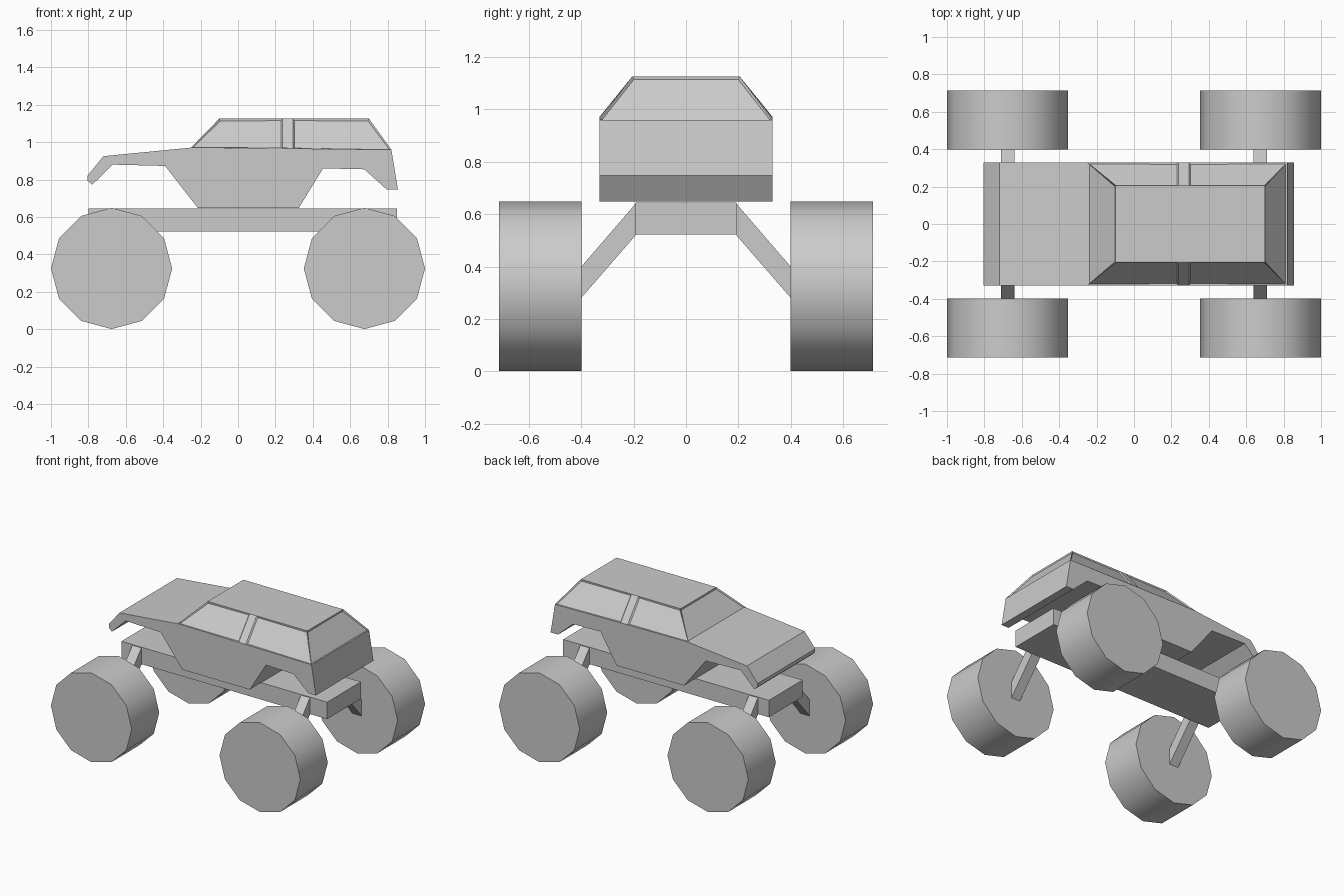
import bpy, bmesh, math
from mathutils import Matrix, Vector

if "Cube" in bpy.data.objects:
    bpy.data.objects.remove(bpy.data.objects["Cube"])


def finish(name, bm, angle=None):
    bmesh.ops.recalc_face_normals(bm, faces=bm.faces)
    mesh = bpy.data.meshes.new(name)
    bm.to_mesh(mesh)
    bm.free()
    ob = bpy.data.objects.new(name, mesh)
    bpy.context.collection.objects.link(ob)
    if angle:
        bpy.ops.object.select_all(action='DESELECT')
        bpy.context.view_layer.objects.active = ob
        ob.select_set(True)
        bpy.ops.object.shade_smooth_by_angle(angle=math.radians(angle))
    return ob


def prism(name, points, push, angle=None):
    """Extrude a closed outline along the vector push."""
    bm = bmesh.new()
    face = bm.faces.new([bm.verts.new(p) for p in points])
    ext = bmesh.ops.extrude_face_region(bm, geom=[face], use_keep_orig=True)
    moved = [g for g in ext['geom'] if isinstance(g, bmesh.types.BMVert)]
    bmesh.ops.translate(bm, verts=moved, vec=Vector(push))
    return finish(name, bm, angle)


# Body: side outline with wheel arches, extruded across the width
outline = [(-0.805, 0.82), (-0.72, 0.925), (-0.24, 0.972), (0.82, 0.96),
           (0.855, 0.747), (0.795, 0.747), (0.675, 0.855), (0.455, 0.86),
           (0.325, 0.648), (-0.215, 0.648), (-0.39, 0.873), (-0.67, 0.88),
           (-0.78, 0.772), (-0.805, 0.795)]
prism("body", [(x, -0.33, z) for x, z in outline], (0, 0.66, 0), 25)

# Cabin: tapered roof with recessed window panes and side pillars
bm = bmesh.new()
xs_low = [-0.25, 0.237, 0.293, 0.82]
xs_top = [-0.10, 0.237, 0.293, 0.70]
zs_low = [0.972, 0.968, 0.967, 0.96]
low, top = {}, {}
for s in (-1, 1):
    low[s] = [bm.verts.new((x, s * 0.33, z)) for x, z in zip(xs_low, zs_low)]
    top[s] = [bm.verts.new((x, s * 0.205, 1.126)) for x in xs_top]
panes = []
for s in (-1, 1):
    for i in range(3):
        f = bm.faces.new((low[s][i], low[s][i + 1], top[s][i + 1], top[s][i]))
        if i != 1:
            panes.append(f)
for i in (0, 3):
    panes.append(bm.faces.new((low[-1][i], low[1][i], top[1][i], top[-1][i])))
bm.faces.new(top[-1] + top[1][::-1])
bm.faces.new(low[1] + low[-1][::-1])
bmesh.ops.recalc_face_normals(bm, faces=bm.faces)
bmesh.ops.inset_individual(bm, faces=panes, thickness=0.011, depth=-0.008)
finish("cabin", bm)

# Chassis beam
prism("chassis", [(-0.80, -0.193, 0.522), (0.85, -0.193, 0.522),
                  (0.85, -0.193, 0.645), (-0.80, -0.193, 0.645)], (0, 0.386, 0))

# Wheels and slanted suspension arms at the four corners
for xn, sx in (("front", -1), ("rear", 1)):
    for yn, sy in (("near", -1), ("far", 1)):
        bm = bmesh.new()
        place = Matrix.Translation((sx * 0.676, sy * 0.557, 0.325)) @ Matrix.Rotation(math.pi / 2, 4, 'X')
        bmesh.ops.create_cone(bm, cap_ends=True, segments=12, radius1=0.324,
                              radius2=0.324, depth=0.315, matrix=place)
        finish(f"{xn}_{yn}_wheel", bm, 40)
        arm = [(0.19, 0.522), (0.402, 0.278), (0.402, 0.397), (0.19, 0.643)]
        prism(f"{xn}_{yn}_arm", [(sx * 0.676 - 0.036, sy * y, z) for y, z in arm],
              (0.072, 0, 0))
